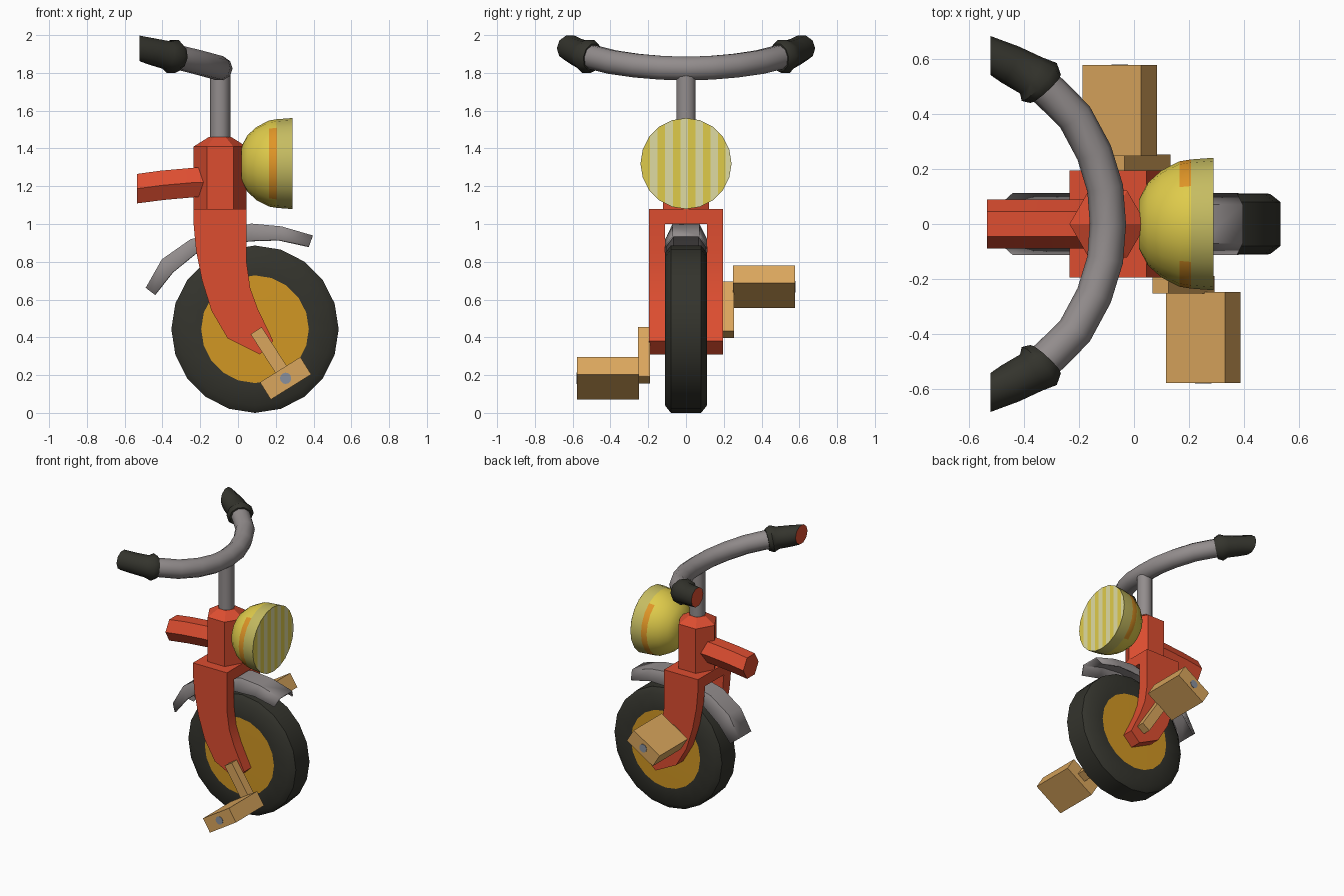
import bpy, bmesh, math
from mathutils import Vector as V

if "Cube" in bpy.data.objects:
    bpy.data.objects.remove(bpy.data.objects["Cube"])

def mat(name, *c):
    m = bpy.data.materials.new(name)
    m.diffuse_color = (*c, 1)
    m.use_nodes = True
    m.node_tree.nodes["Principled BSDF"].inputs["Base Color"].default_value = m.diffuse_color
    return m

RED = mat("red paint", 0.72, 0.075, 0.03)
GREY = mat("grey metal", 0.29, 0.265, 0.265)
BLACK = mat("black rubber", 0.034, 0.034, 0.026)
HUB = mat("hub orange", 0.64, 0.31, 0.017)
TAN = mat("pedal tan", 0.70, 0.38, 0.11)
YELLOW = mat("lamp yellow", 0.74, 0.60, 0.07)
ORANGE = mat("lamp orange", 0.74, 0.30, 0.02)
RIM = mat("rim olive yellow", 0.56, 0.50, 0.12)
PALE = mat("lens pale", 0.74, 0.71, 0.36)
SLATE = mat("slate", 0.25, 0.28, 0.34)

def finish(name, bm, mats, rule=None, angle=40):
    bmesh.ops.recalc_face_normals(bm, faces=bm.faces)
    if rule:
        for f in bm.faces:
            f.material_index = rule(f.calc_center_median())
    me = bpy.data.meshes.new(name)
    bm.to_mesh(me)
    bm.free()
    for m in mats:
        me.materials.append(m)
    ob = bpy.data.objects.new(name, me)
    bpy.context.collection.objects.link(ob)
    bpy.ops.object.select_all(action='DESELECT')
    ob.select_set(True)
    bpy.context.view_layer.objects.active = ob
    bpy.ops.object.shade_smooth_by_angle(angle=math.radians(angle))
    return ob

def loft(name, rings, mats, rule=None, closed=True, caps=True, angle=40):
    """Skin a list of equal-sized point rings."""
    bm = bmesh.new()
    vs = [[bm.verts.new(p) for p in r] for r in rings]
    n = len(rings[0])
    for a, b in zip(vs, vs[1:]):
        for i in range(n if closed else n - 1):
            j = (i + 1) % n
            bm.faces.new((a[i], a[j], b[j], b[i]))
    if caps:
        bm.faces.new(vs[0])
        bm.faces.new(vs[-1])
    return finish(name, bm, mats, rule, angle)

def ring(c, t, r, n, phase=0):
    """Circle of n points round c, facing along t."""
    t = V(t).normalized()
    u = t.cross(V((0, 0, 1)))
    u = u.normalized() if u.length > 0.01 else V((1, 0, 0))
    v = t.cross(u)
    return [V(c) + r * (u * math.cos(a) + v * math.sin(a))
            for a in (phase + 2 * math.pi * i / n for i in range(n))]

def tube(name, pts, radii, n, mats, rule=None, end=None, phase=0, angle=50):
    pts = [V(p) for p in pts]
    rings = []
    for i, p in enumerate(pts):
        t = pts[min(i + 1, len(pts) - 1)] - pts[max(i - 1, 0)]
        if end and i == len(pts) - 1:
            t = V(end)
        rings.append(ring(p, t, radii[i], n, phase))
    return loft(name, rings, mats, rule, angle=angle)

def prism(name, xz, y0, y1, mats, angle=40):
    return loft(name, [[V((x, y, z)) for x, z in xz] for y in (y0, y1)], mats, angle=angle)

# Wheel: tyre and hub discs in one lathed solid
W = V((0.09, 0, 0.443))
prof = [(-0.112, 0.285), (-0.11, 0.405), (-0.08, 0.443), (0.08, 0.443), (0.11, 0.405), (0.112, 0.285)]
loft("wheel", [ring(W + V((0, y, 0)), (0, 1, 0), r, 20) for y, r in prof], [BLACK, HUB],
     lambda c: int((c - W).xz.length < 0.1 and abs(c.y) > 0.1))

# Fork: two bent legs and the crown above the wheel
leg = [(-0.235, 1.08), (0.045, 1.08), (0.045, 0.98), (0.045, 0.8), (0.065, 0.66), (0.105, 0.55),
       (0.187, 0.38), (0.115, 0.31), (-0.055, 0.395), (-0.14, 0.54), (-0.19, 0.7), (-0.222, 0.86),
       (-0.235, 1.0)]
for side, s in (("right", -1), ("left", 1)):
    prism(side + "_fork_leg", leg, s * 0.11, s * 0.195, [RED])
prism("fork_crown", [(-0.235, 1.0), (-0.235, 1.08), (0.045, 1.08), (0.045, 1.0)], -0.12, 0.12, [RED])

# Head tube, frame tube stub and handlebar stem
tube("head_tube", [(-0.095, 0, z) for z in (1.07, 1.41, 1.46)], (0.14, 0.14, 0.06), 6, [RED], angle=30)
tube("frame_tube", [(-0.13, 0, 1.222), (-0.23, 0, 1.22), (-0.40, 0, 1.205), (-0.535, 0, 1.187)],
     (0.09, 0.09, 0.09, 0.09), 6, [RED], end=(-1, 0, 0), angle=30)
tube("handlebar_stem", [(-0.095, 0, 1.44), (-0.095, 0, 1.83)], (0.054, 0.054), 10, [GREY])

# Handlebar: swept back curve
half = [(-0.095, 0.0, 1.823), (-0.105, 0.13, 1.827), (-0.145, 0.26, 1.838),
        (-0.215, 0.39, 1.857), (-0.30, 0.475, 1.878), (-0.35, 0.52, 1.888)]
path = [(x, -y, z) for x, y, z in half[:0:-1]] + half
tube("handlebar", path, [0.066] * len(path), 10, [GREY])

# Grips with a flange and red end discs
for side, s in (("right", -1), ("left", 1)):
    pts = [(-0.322, s * 0.492, 1.882), (-0.345, s * 0.517, 1.887), (-0.375, s * 0.541, 1.894),
           (-0.45, s * 0.58, 1.912), (-0.522, s * 0.613, 1.93)]
    tube(side + "_grip", pts, (0.076, 0.094, 0.077, 0.073, 0.071), 10, [BLACK, RED],
         lambda c: int(c.x < -0.515), end=(-1, 0, 0))

# Mudguard: channel over the wheel, narrower on top
outer = [(-0.485, 0.66), (-0.40, 0.81), (-0.25, 0.915), (0.07, 0.998), (0.23, 0.983), (0.395, 0.935)]
inner = [(-0.44, 0.625), (-0.345, 0.745), (-0.215, 0.85), (0.06, 0.91), (0.215, 0.915), (0.375, 0.88)]
guard = loft("mudguard", [[V((i[0], -0.108, i[1])), V((o[0], -0.068, o[1])),
                           V((o[0], 0.068, o[1])), V((i[0], 0.108, i[1]))]
                          for o, i in zip(outer, inner)], [GREY], closed=False, caps=False)
mod = guard.modifiers.new("thickness", 'SOLIDIFY')
mod.thickness = 0.01
mod.offset = 0

# Cranks and pedals, half a turn apart
B = V((0.1, 0.425))
def box2d(c, d, a, b):
    d = V(d).normalized()
    e = V((-d.y, d.x))
    return [c + d * a * i + e * b * j for i, j in ((-1, -1), (1, -1), (1, 1), (-1, 1))]

for side, s in (("right", -1), ("left", 1)):
    k = -s
    prism(side + "_crank", box2d(B + k * V((0.08, -0.12)), (0.54, -0.84), 0.155, 0.035),
          s * 0.19, s * 0.253, [TAN])
    c = B + k * V((0.152, -0.242))
    prism(side + "_pedal", box2d(c, (0.85, 0.53), 0.126, 0.054), s * 0.248, s * 0.578, [TAN])
    loft(side + "_pedal_pin", [ring((c.x, s * y, c.y), (0, 1, 0), 0.03, 12) for y in (0.574, 0.581)],
         [SLATE])

# Headlight: bowl with orange flashes at the sides and a pale rim
L = V((0, 0, 1.32))
def lamp_rule(c):
    if c.x > 0.207:
        return 2
    return int(0.165 < c.x < 0.207 and abs(c.y) > 0.13)

bowl = [(0.018, 0.09), (0.05, 0.15), (0.10, 0.195), (0.165, 0.228), (0.207, 0.235), (0.289, 0.241)]
loft("headlight", [ring(L + V((x, 0, 0)), (1, 0, 0), r, 20) for x, r in bowl],
     [YELLOW, ORANGE, RIM], lamp_rule)

# Lens: thin disc cut into upright stripes
bm = bmesh.new()
bm.faces.new([bm.verts.new(p) for p in ring(L + V((0.292, 0, 0)), (1, 0, 0), 0.238, 20)])
for i in range(-5, 6):
    bmesh.ops.bisect_plane(bm, geom=bm.verts[:] + bm.edges[:] + bm.faces[:],
                           plane_co=(0, i * 0.04 + 0.01, 0), plane_no=(0, 1, 0))
finish("headlight_lens", bm, [YELLOW, PALE], lambda c: int(math.floor((c.y - 0.01) / 0.04) % 2))
